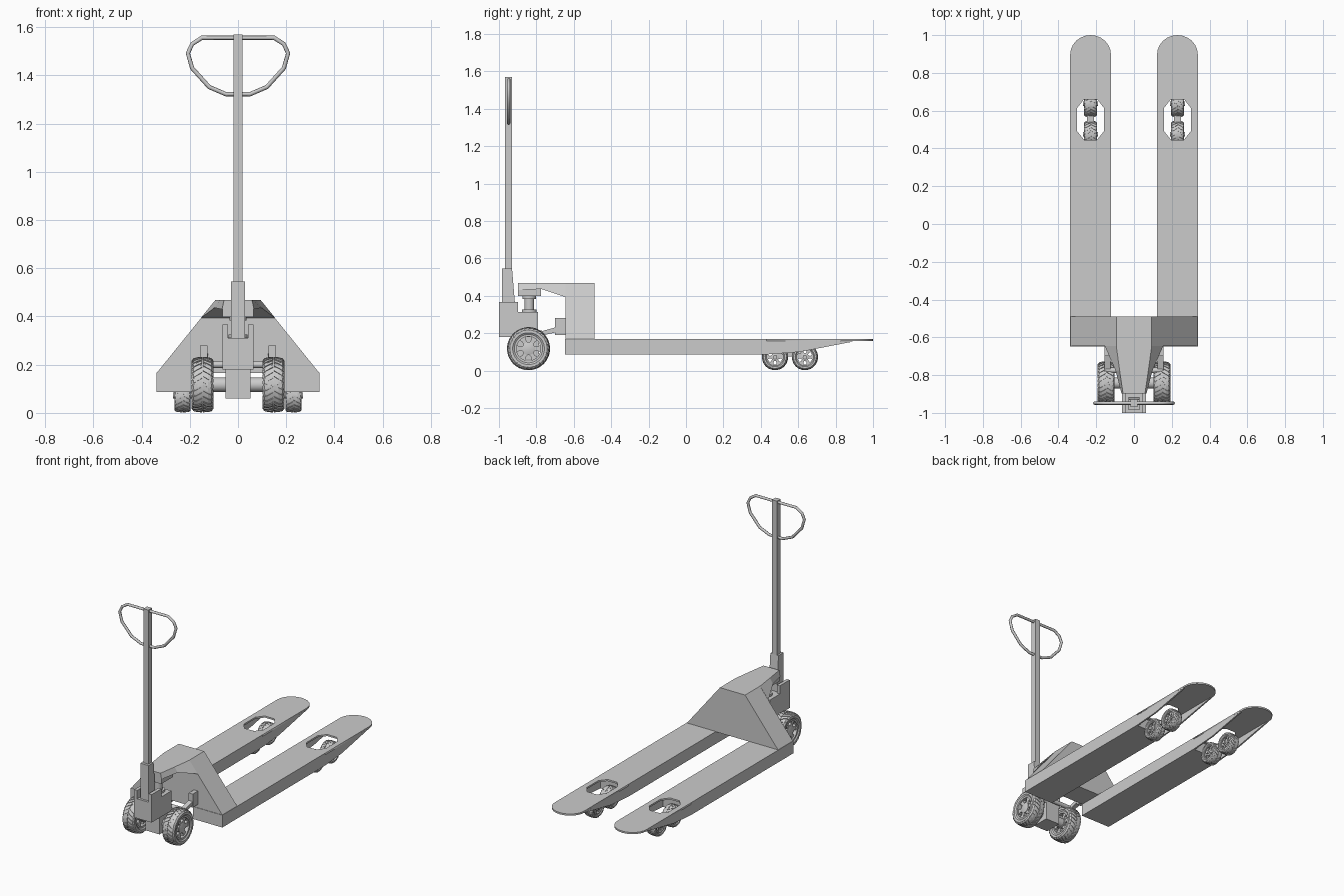
import bpy, bmesh, math
from math import sin, cos, pi

if "Cube" in bpy.data.objects:
    bpy.data.objects.remove(bpy.data.objects["Cube"])


def finish(name, bm, smooth=False):
    bmesh.ops.recalc_face_normals(bm, faces=bm.faces)
    me = bpy.data.meshes.new(name)
    bm.to_mesh(me)
    bm.free()
    ob = bpy.data.objects.new(name, me)
    bpy.context.collection.objects.link(ob)
    if smooth:
        bpy.ops.object.select_all(action='DESELECT')
        ob.select_set(True)
        bpy.context.view_layer.objects.active = ob
        bpy.ops.object.shade_smooth_by_angle(angle=math.radians(35))
    return ob


def loft(bm, rings, closed=False):
    """Skin a list of point rings; cap the ends unless closed."""
    vs = [[bm.verts.new(p) for p in r] for r in rings]
    n = len(vs[0])
    for k in range(len(vs) if closed else len(vs) - 1):
        a, b = vs[k], vs[(k + 1) % len(vs)]
        for i in range(n):
            j = (i + 1) % n
            bm.faces.new((a[i], a[j], b[j], b[i]))
    if not closed:
        bm.faces.new(vs[0])
        bm.faces.new(vs[-1])


def prism(name, pts, axis, lo, hi):
    place = {'x': lambda a, b, t: (t, a, b), 'y': lambda a, b, t: (a, t, b),
             'z': lambda a, b, t: (a, b, t)}[axis]
    bm = bmesh.new()
    loft(bm, [[place(a, b, t) for a, b in pts] for t in (lo, hi)])
    return finish(name, bm)


def box(name, x0, x1, y0, y1, z0, z1):
    return prism(name, [(x0, y0), (x1, y0), (x1, y1), (x0, y1)], 'z', z0, z1)


def turned(name, prof, axis, centre, seg=32, closed=False):
    """Turn a (distance along axis, radius) profile around x or z."""
    cx, cy, cz = centre
    rings = []
    for t, r in prof:
        ring = []
        for i in range(seg):
            u, v = r * cos(2 * pi * i / seg), r * sin(2 * pi * i / seg)
            ring.append((cx + t, cy + u, cz + v) if axis == 'x' else (cx + u, cy + v, cz + t))
        rings.append(ring)
    bm = bmesh.new()
    loft(bm, rings, closed)
    return finish(name, bm, True)


def wheel(name, x, y, r, w, blocks):
    z = r + 0.002
    # tyre carcass
    half = [(.40, .64), (.49, .74), (.49, .86), (.40, .935), (.2, .96)]
    prof = [(-a * w, b * r) for a, b in half] + [(a * w, b * r) for a, b in reversed(half)]
    turned(name + "_tyre", prof, 'x', (x, y, z), 40, True)
    # chevron tread blocks
    bm = bmesh.new()
    step = 2 * pi / blocks
    for i in range(blocks):
        for s in (-1, 1):
            off = 0 if s > 0 else step * .3
            rings = []
            for t, lo, hi, da in ((.015, .94, 1, 0), (.24, .94, .99, .5),
                                  (.42, .91, .955, .85), (.5, .83, .87, 1.0)):
                a0 = i * step + off + da * step
                a1 = a0 + step * .6
                rings.append([(x + s * t * w, y + q * r * cos(a), z + q * r * sin(a))
                              for a, q in ((a0, lo), (a1, lo), (a1, hi), (a0, hi))])
            loft(bm, rings)
    finish(name + "_tread", bm)
    # rim ring, hub and spokes
    turned(name + "_rim", [(-.42 * w, .56 * r), (-.42 * w, .66 * r), (.42 * w, .66 * r), (.42 * w, .56 * r)],
           'x', (x, y, z), 40, True)
    turned(name + "_hub", [(-.42 * w, .13 * r), (-.36 * w, .3 * r), (.36 * w, .3 * r), (.42 * w, .13 * r)],
           'x', (x, y, z), 24)
    bm = bmesh.new()
    for i in range(6):
        a = i * pi / 3
        rings = []
        for q, h in ((.25, .5), (.42, .22), (.59, .3)):
            rings.append([(x + e * w, y + q * r * cos(a + d), z + q * r * sin(a + d))
                          for e, d in ((-.32, -h), (.32, -h), (.32, h), (-.32, h))])
        loft(bm, rings)
    finish(name + "_spokes", bm)


def plate_curve(name, loops, z, thick):
    """Flat plate with holes from 2D outlines."""
    cu = bpy.data.curves.new(name, 'CURVE')
    cu.dimensions = '2D'
    cu.fill_mode = 'BOTH'
    cu.extrude = thick / 2
    for pts in loops:
        sp = cu.splines.new('POLY')
        sp.points.add(len(pts) - 1)
        for p, (a, b) in zip(sp.points, pts):
            p.co = (a, b, 0, 1)
        sp.use_cyclic_u = True
    ob = bpy.data.objects.new(name, cu)
    ob.location.z = z
    bpy.context.collection.objects.link(ob)


for s, side in ((-1, "left"), (1, "right")):
    c = s * .23
    # fork: closed beam, holed tip plate, tapered side walls
    box(side + "_fork_beam", c - .108, c + .108, -.648, .43, .086, .168)
    tip = [(c - .108, .43), (c + .108, .43)]
    tip += [(c + .108 * cos(i * pi / 12), .897 + .103 * sin(i * pi / 12)) for i in range(13)]
    hole = [(c + a, .553 + b) for a, b in ((-.035, -.107), (.035, -.107), (.072, -.06), (.072, .06),
                                            (.035, .107), (-.035, .107), (-.072, .06), (-.072, -.06))]
    plate_curve(side + "_fork_tip_plate", [tip, hole], .1625, .011)
    for e in (-1, 1):
        xw = c + e * .108
        prism(side + "_fork_wall", [(.43, .086), (.61, .1), (.9, .156), (.43, .16)], 'x', xw, xw - e * .01)
    # rollers with their connecting link
    for k, y in (("front", .476), ("rear", .636)):
        wheel(f"{side}_{k}_roller", c, y, .07, .068, 22)
        turned(f"{side}_{k}_roller_axle", [(-.04, .012), (.04, .012)], 'x', (c, y, .072), 16)
    prism(side + "_roller_link", [(.476, .055), (.54, .075), (.575, .075), (.636, .055),
                                  (.636, .09), (.575, .1), (.54, .1), (.476, .09)], 'x', c - .018, c + .018)
    # steering wheels and lifting links
    wheel(side + "_steer_wheel", s * .147, -.842, .115, .09, 28)
    prism(side + "_lift_link", [(-.80, .18), (-.79, .205), (-.63, .25), (-.63, .22)],
          'x', s * .125, s * .155)
    box(side + "_link_lug", s * .127, s * .157, -.70, -.64, .19, .28)
    # mast ears
    box(side + "_mast_ear", s * .042, s * .064, -1.0, -.897, .30, .366)

# housing over the fork roots
prism("housing", [(-.337, .166), (.337, .166), (.093, .468), (-.093, .468)], 'y', -.645, -.489)

# tapered arm from housing to the pump
bm = bmesh.new()
loft(bm, [[(-b, y, z), (b, y, z), (t, y, .468), (-t, y, .468)]
          for y, t, b, z in ((-.645, .094, .155, .393), (-.775, .076, .098, .436), (-.898, .058, .066, .43))])
finish("housing_arm", bm)
box("pump_pad", -.064, .064, -.898, -.775, .398, .435)

# steering block, axle and cross bar
box("steer_block_front", -.064, .064, -1.0, -.897, .18, .31)
box("steer_block_rear", -.064, .064, -.897, -.79, .18, .312)
box("steer_block_lower", -.052, .052, -.90, -.785, .06, .18)
turned("steer_axle", [(-.16, .03), (.16, .03)], 'x', (0, -.842, .117), 24)
turned("link_cross_bar", [(-.15, .014), (.15, .014)], 'x', (0, -.775, .2), 16)

# pump ram
turned("pump_ram", [(0, .04), (.018, .04), (.018, .026), (.075, .026), (.075, .036), (.095, .036)],
       'z', (0, -.838, .308), 24)

# mast
prism("mast_socket", [(-.985, .30), (-.915, .30), (-.915, .366), (-.93, .545), (-.985, .545)], 'x', -.03, .03)
box("mast", -.018, .018, -.968, -.93, .5, 1.57)

# handle loop
half = [(.05, 1.322), (.12, 1.352), (.19, 1.43), (.208, 1.492), (.19, 1.53), (.15, 1.556)]
pts = half + [(-a, b) for a, b in reversed(half)]
cu = bpy.data.curves.new("handle_loop", 'CURVE')
cu.dimensions = '3D'
cu.bevel_depth = .009
cu.bevel_resolution = 2
sp = cu.splines.new('POLY')
sp.points.add(len(pts) - 1)
for p, (a, b) in zip(sp.points, pts):
    p.co = (a, -.948, b, 1)
sp.use_cyclic_u = True
bpy.context.collection.objects.link(bpy.data.objects.new("handle_loop", cu))
